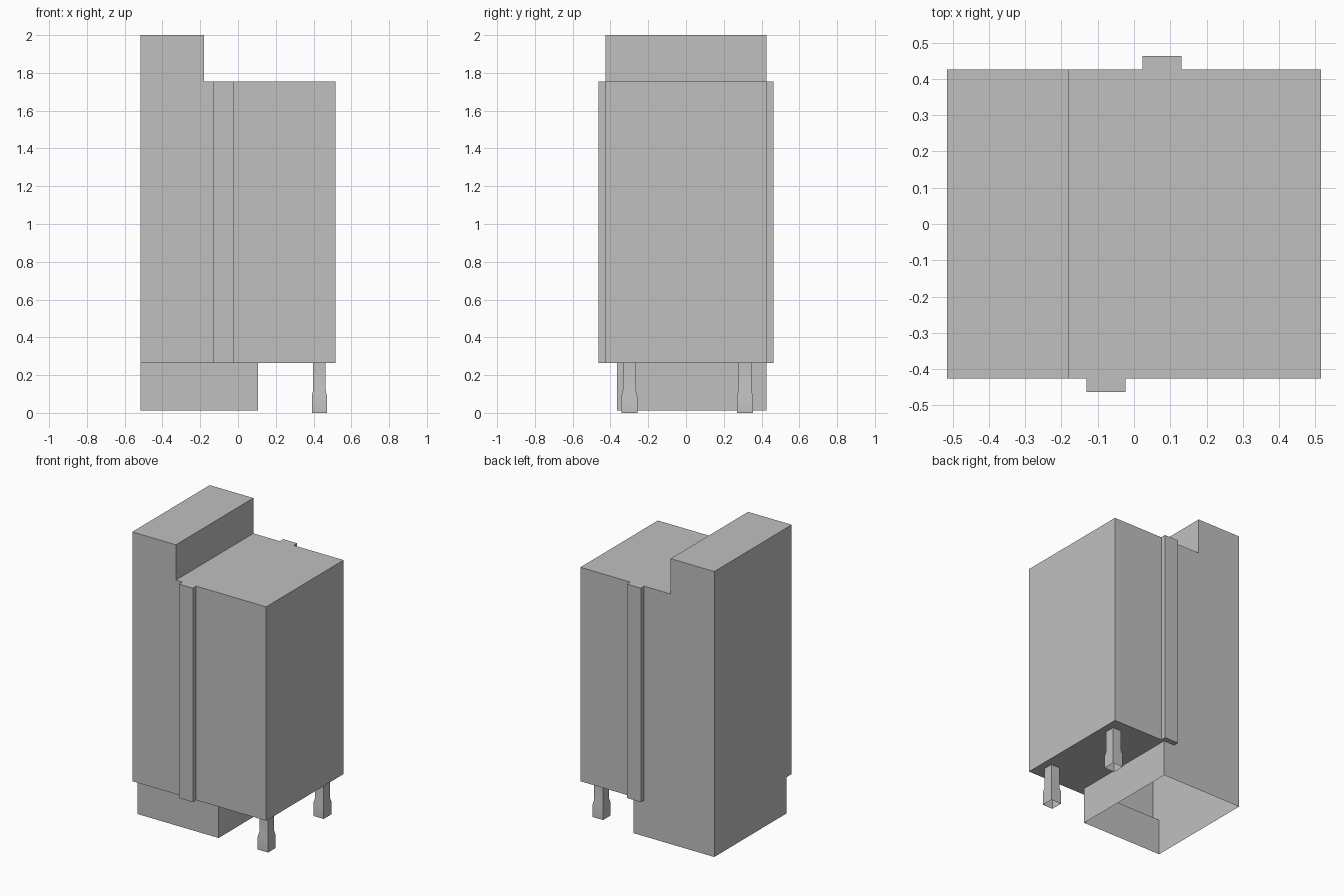
import bpy, bmesh
from mathutils import Vector

if "Cube" in bpy.data.objects:
    bpy.data.objects.remove(bpy.data.objects["Cube"], do_unlink=True)

grey = bpy.data.materials.new("plain_grey")
grey.use_nodes = True
grey.diffuse_color = (0.53, 0.53, 0.53, 1)
grey.node_tree.nodes["Principled BSDF"].inputs["Base Color"].default_value = grey.diffuse_color

LEFT, RIGHT, DEPTH = -0.516, 0.515, 0.426
FLOOR, SHOULDER = 0.265, 1.754


def finish(name, bm):
    mesh = bpy.data.meshes.new(name)
    bm.to_mesh(mesh)
    bm.free()
    mesh.materials.append(grey)
    obj = bpy.data.objects.new(name, mesh)
    bpy.context.collection.objects.link(obj)
    return obj


def lowest(bm):
    """Downward faces, ordered from the -x, +y corner."""
    bm.normal_update()
    down = [f for f in bm.faces if f.normal.z < -0.9]
    return sorted(down, key=lambda f: f.calc_center_median().x - f.calc_center_median().y)


def cut(bm, face, point, normal):
    geom = [face, *face.edges, *face.verts]
    bmesh.ops.bisect_plane(bm, geom=geom, plane_co=point, plane_no=normal)


# Cabinet: stepped side profile pulled through the depth
bm = bmesh.new()
outline = [(LEFT, FLOOR), (RIGHT, FLOOR), (RIGHT, SHOULDER),
           (-0.18, SHOULDER), (-0.18, 2), (LEFT, 2)]
profile = bm.faces.new([bm.verts.new((x, -DEPTH, z)) for x, z in outline])
pulled = bmesh.ops.extrude_face_region(bm, geom=[profile], use_keep_orig=True)
bmesh.ops.translate(bm, vec=(0, 2 * DEPTH, 0),
                    verts=[v for v in pulled["geom"] if isinstance(v, bmesh.types.BMVert)])
bmesh.ops.recalc_face_normals(bm, faces=bm.faces)

# Hollow plinth: part of the underside pulled down, open at the bottom
cut(bm, lowest(bm)[0], Vector((0.107, 0, 0)), Vector((1, 0, 0)))
cut(bm, lowest(bm)[0], Vector((0, -0.366, 0)), Vector((0, 1, 0)))
plinth = bmesh.ops.extrude_discrete_faces(bm, faces=[lowest(bm)[0]])["faces"][0]
for v in plinth.verts:
    v.co.z = 0.013
bmesh.ops.delete(bm, geom=[plinth], context="FACES_ONLY")
finish("cabinet_with_plinth", bm)

# Raised strips on the front and back, without a face against the wall
for name, side in (("front_strip", -1), ("back_strip", 1)):
    bm = bmesh.new()
    bmesh.ops.create_cube(bm, size=1)
    for v in bm.verts:
        v.co = (side * 0.077 + v.co.x * 0.107,
                side * (DEPTH + 0.0185) + v.co.y * 0.037,
                (FLOOR + SHOULDER) / 2 + v.co.z * (SHOULDER - FLOOR))
    bm.normal_update()
    wall = [f for f in bm.faces if f.normal.y * side < -0.9]
    bmesh.ops.delete(bm, geom=wall, context="FACES")
    finish(name, bm)

# Feet: square tubes that flare near the ground
for name, y in (("front_foot", -0.3), ("back_foot", 0.312)):
    bm = bmesh.new()
    rings = []
    for z, half in ((0, 0.04), (0.09, 0.04), (0.12, 0.033), (FLOOR, 0.033)):
        rings.append([bm.verts.new((0.431 + sx * half, y + sy * half * 1.05, z))
                      for sx, sy in ((-1, -1), (1, -1), (1, 1), (-1, 1))])
    for low, high in zip(rings, rings[1:]):
        for i in range(4):
            j = (i + 1) % 4
            bm.faces.new((low[i], low[j], high[j], high[i]))
    foot = finish(name, bm)
    bpy.ops.object.select_all(action="DESELECT")
    foot.select_set(True)
    bpy.context.view_layer.objects.active = foot
    bpy.ops.object.shade_smooth_by_angle(angle=0.7)
